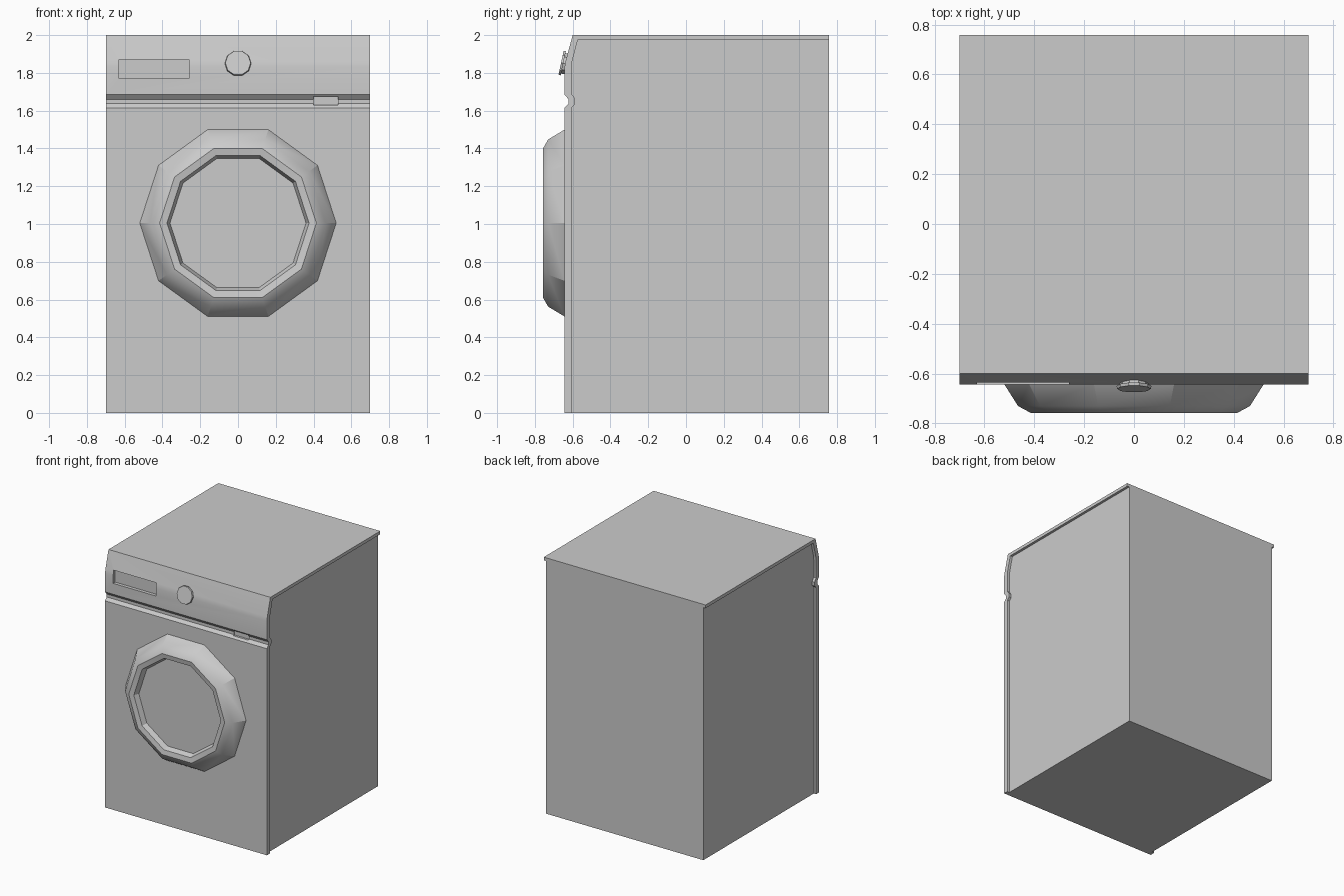
import bpy, bmesh
from math import cos, sin, pi, radians

if "Cube" in bpy.data.objects:
    bpy.data.objects.remove(bpy.data.objects["Cube"])


def make(name, bm, smooth=True):
    bmesh.ops.recalc_face_normals(bm, faces=bm.faces)
    me = bpy.data.meshes.new(name)
    bm.to_mesh(me)
    bm.free()
    ob = bpy.data.objects.new(name, me)
    bpy.context.collection.objects.link(ob)
    return ob


def extrude_x(name, profile, half):
    # Extrude a (y, z) profile from -half to +half along x
    bm = bmesh.new()
    face = bm.faces.new([bm.verts.new((-half, y, z)) for y, z in profile])
    ext = bmesh.ops.extrude_face_region(bm, geom=[face])["geom"]
    verts = [v for v in ext if isinstance(v, bmesh.types.BMVert)]
    bmesh.ops.translate(bm, verts=verts, vec=(2 * half, 0, 0))
    # extrude_face_region keeps the start face, so the solid is closed
    return make(name, bm)


def turned(name, rings, sides):
    # Rings of (radius, y) around the y axis, capped at both ends
    bm = bmesh.new()
    loops = [[bm.verts.new((r * cos(2 * pi * i / sides), y, r * sin(2 * pi * i / sides)))
              for i in range(sides)] for r, y in rings]
    for a, b in zip(loops, loops[1:]):
        for i in range(sides):
            j = (i + 1) % sides
            bm.faces.new((a[i], a[j], b[j], b[i]))
    bm.faces.new(loops[0])
    bm.faces.new(loops[-1])
    return make(name, bm)


def cut_box(ob, x0, x1, y0, y1, z0, z1):
    # Subtract a box from an object
    c = extrude_x("cutter", [(y0, z0), (y1, z0), (y1, z1), (y0, z1)], (x1 - x0) / 2)
    c.location.x = (x0 + x1) / 2
    c.hide_render = True
    mod = ob.modifiers.new("recess", "BOOLEAN")
    mod.operation, mod.solver, mod.object = "DIFFERENCE", "EXACT", c
    bpy.context.view_layer.update()
    bpy.context.view_layer.objects.active = ob
    bpy.ops.object.modifier_apply(modifier=mod.name)
    bpy.data.objects.remove(c)


def smooth(ob):
    bpy.ops.object.select_all(action="DESELECT")
    ob.select_set(True)
    bpy.context.view_layer.objects.active = ob
    bpy.ops.object.shade_smooth_by_angle(angle=radians(30))


BACK = 0.757

# Front and lid outlines, from bottom front up to the back, with the finger groove
outer = [(-0.643, 0), (-0.643, 1.615), (-0.622, 1.637), (-0.622, 1.66), (-0.643, 1.685),
         (-0.643, 1.83), (-0.638, 1.86), (-0.60, 2.0), (BACK, 2.0)]
inner = [(-0.607, 0), (-0.607, 1.615), (-0.588, 1.635), (-0.588, 1.665), (-0.607, 1.69),
         (-0.607, 1.83), (-0.603, 1.86), (-0.573, 1.975), (BACK, 1.975)]

# Cabinet body, slightly narrower than the front and lid shell
body = extrude_x("cabinet_body", inner + [(BACK, 0)], 0.68)

# Folded front panel and lid with display recess and small grip
shell = extrude_x("front_panel_and_lid", outer + inner[::-1], 0.70)
cut_box(shell, -0.63, -0.26, -0.8, -0.617, 1.77, 1.87)
cut_box(shell, 0.40, 0.53, -0.8, -0.612, 1.63, 1.675)
smooth(shell)

# Door ring with recessed window
door = turned("door", [(0.52, -0.63), (0.52, -0.643), (0.465, -0.73), (0.415, -0.757),
                       (0.376, -0.75), (0.36, -0.71)], 10)
door.location.z = 1.005
smooth(door)

# Control dial, tilted with the sloping fascia
dial = turned("control_dial", [(0.058, 0.02), (0.058, -0.012), (0.07, -0.012),
                               (0.067, -0.024)], 10)
dial.location = (0, -0.638, 1.848)
dial.rotation_euler.x = radians(-12)
smooth(dial)
